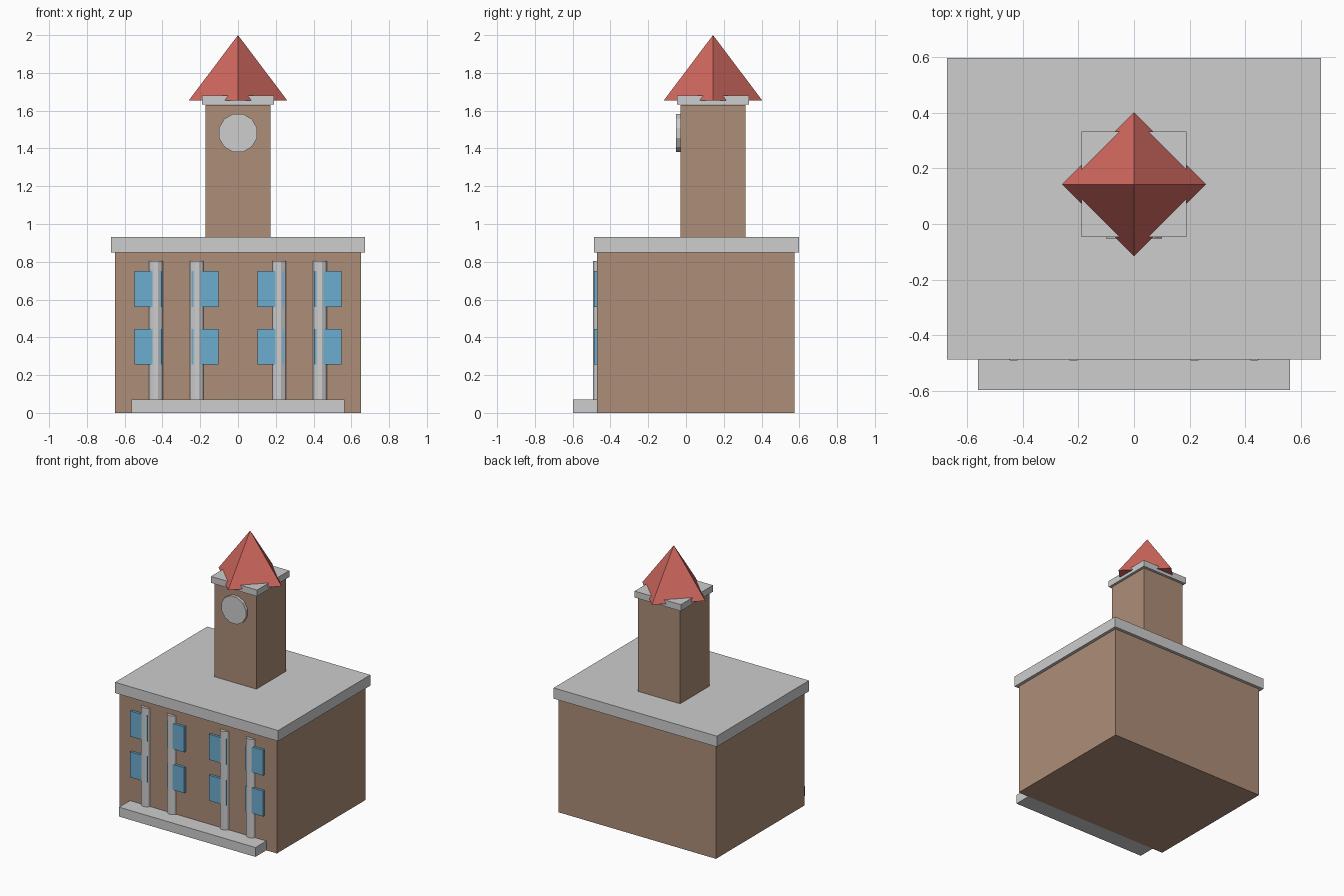
import bpy
import math

if "Cube" in bpy.data.objects:
    bpy.data.objects.remove(bpy.data.objects["Cube"], do_unlink=True)


def material(name, r, g, b):
    m = bpy.data.materials.new(name)
    m.use_nodes = True
    m.diffuse_color = (r, g, b, 1)
    m.node_tree.nodes["Principled BSDF"].inputs["Base Color"].default_value = (r, g, b, 1)
    return m


brick = material("brown brick", 0.42, 0.27, 0.19)
stone = material("grey stone", 0.61, 0.61, 0.62)
glass = material("blue glass", 0.15, 0.42, 0.64)
tile = material("red tile", 0.64, 0.14, 0.115)


def finish(name, mat):
    ob = bpy.context.object
    ob.name = name
    ob.data.materials.append(mat)
    return ob


def box(name, mat, x, y, z):
    """Box from (low, high) ranges on each axis."""
    ranges = (x, y, z)
    bpy.ops.mesh.primitive_cube_add(size=1, location=[(a + b) / 2 for a, b in ranges])
    ob = finish(name, mat)
    ob.scale = [b - a for a, b in ranges]
    bpy.ops.object.transform_apply(location=False, rotation=False, scale=True)
    return ob


def cylinder(name, mat, radius, depth, location, rotation):
    bpy.ops.mesh.primitive_cylinder_add(vertices=12, radius=radius, depth=depth,
                                        location=location, rotation=rotation)
    return finish(name, mat)


# Main hall, roof slab and front step
box("hall", brick, (-0.65, 0.65), (-0.47, 0.575), (0, 0.85))
box("roof_slab", stone, (-0.673, 0.673), (-0.488, 0.598), (0.85, 0.93))
box("front_step", stone, (-0.563, 0.563), (-0.598, -0.47), (0, 0.07))

# Tower with cap and pyramid spire
tower_y = 0.143
box("tower", brick, (-0.173, 0.173), (-0.03, 0.316), (0.93, 1.63))
box("tower_cap", stone, (-0.19, 0.19), (-0.047, 0.333), (1.632, 1.68))
bpy.ops.mesh.primitive_cone_add(vertices=4, radius1=0.26, radius2=0, depth=0.345,
                                location=(0, tower_y, 1.8275))
finish("spire", tile)

# Clock disc on the tower front
half_step = math.radians(15)
cylinder("clock_disc", stone, 0.104, 0.03, (0, -0.037, 1.482),
         (math.pi / 2, half_step, 0))

# Columns and windows, mirrored across the front
for side, label in ((1, "left"), (-1, "right")):
    for x, place in ((0.218, "inner"), (0.434, "outer")):
        cylinder(f"{place}_column_{label}", stone, 0.042, 0.735,
                 (side * x, -0.452, 0.4375), (0, 0, half_step))
    for x, place in ((0.174, "inner"), (0.476, "outer")):
        for z, floor in ((0.35, "lower"), (0.655, "upper")):
            cx = side * x
            box(f"{floor}_{place}_window_{label}", glass, (cx - 0.072, cx + 0.072),
                (-0.488, -0.46), (z - 0.095, z + 0.095))
